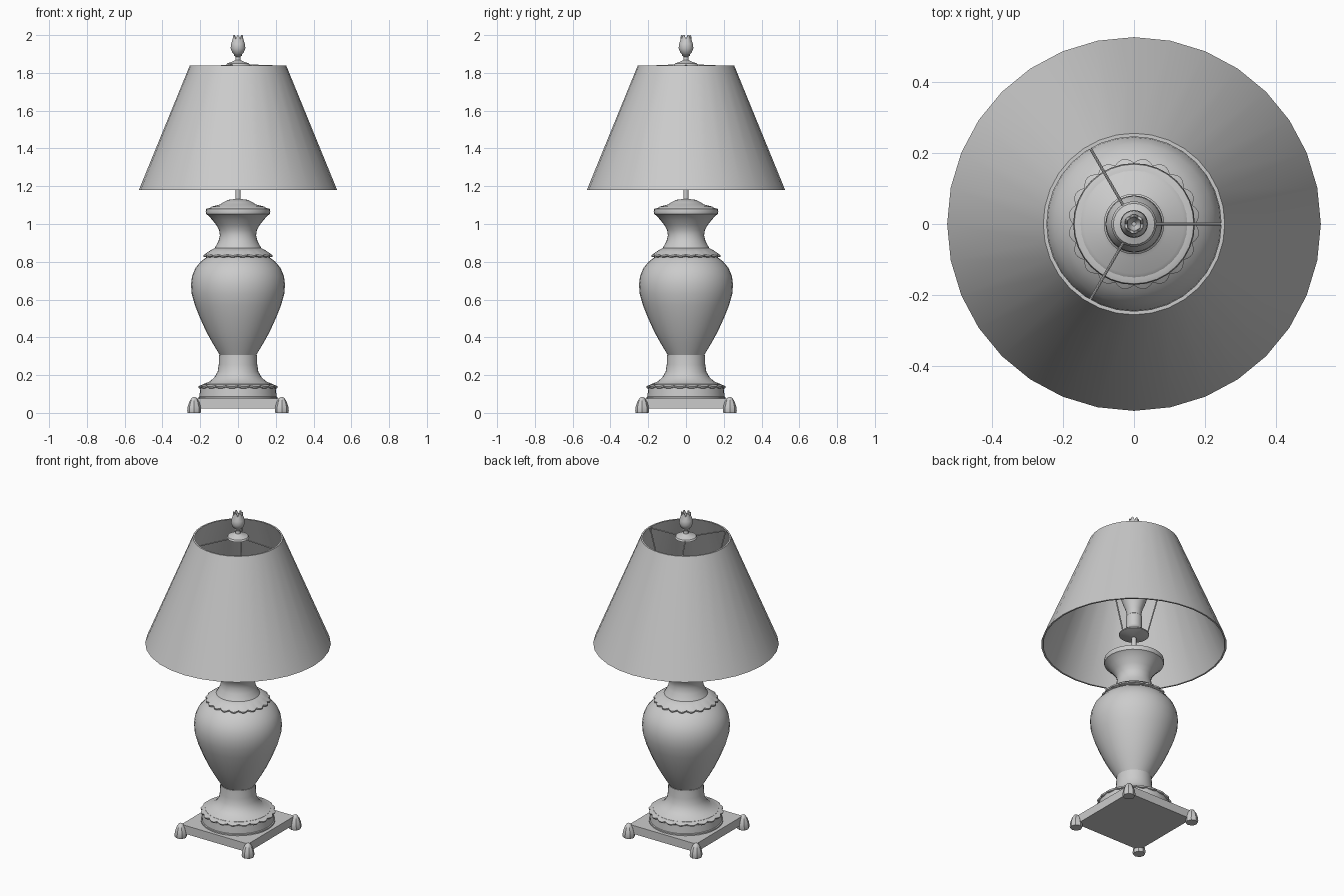
import bpy, bmesh
from math import sin, cos, pi, radians
from mathutils import Vector

cube = bpy.data.objects.get("Cube")
if cube:
    bpy.data.objects.remove(cube, do_unlink=True)

grey = bpy.data.materials.new("plain_grey")
grey.use_nodes = True
grey.diffuse_color = (0.6, 0.6, 0.6, 1)
grey.node_tree.nodes["Principled BSDF"].inputs["Base Color"].default_value = (0.6, 0.6, 0.6, 1)


def finish(name, bm, smooth=True):
    bmesh.ops.recalc_face_normals(bm, faces=bm.faces)
    mesh = bpy.data.meshes.new(name)
    bm.to_mesh(mesh)
    bm.free()
    mesh.materials.append(grey)
    obj = bpy.data.objects.new(name, mesh)
    bpy.context.collection.objects.link(obj)
    if smooth:
        bpy.ops.object.select_all(action='DESELECT')
        obj.select_set(True)
        bpy.context.view_layer.objects.active = obj
        bpy.ops.object.shade_smooth_by_angle(angle=radians(35))
    return obj


def lathe(name, profile, sides=32, closed=False, waves=0, out=0, up=0, centre=(0, 0)):
    """Turn (radius, z, optional wave weight) points; waves scallop the weighted ones."""
    bm = bmesh.new()
    rings = []
    for r, z, *weight in profile:
        w = weight[0] if weight else 0
        ring = []
        for i in range(sides):
            a = 2 * pi * i / sides
            lobe = w * abs(sin(a * waves / 2)) if waves else 0
            rr = r + out * lobe
            ring.append(bm.verts.new((centre[0] + rr * cos(a), centre[1] + rr * sin(a), z + up * lobe)))
        rings.append(ring)
    pairs = list(zip(rings, rings[1:]))
    if closed:
        pairs.append((rings[-1], rings[0]))
    else:
        bm.faces.new(rings[0])
        bm.faces.new(rings[-1])
    for low, high in pairs:
        for i in range(sides):
            j = (i + 1) % sides
            bm.faces.new((low[i], low[j], high[j], high[i]))
    return finish(name, bm)


def wire(name, start, end, radius):
    bm = bmesh.new()
    a, b = Vector(start), Vector(end)
    bmesh.ops.create_cone(bm, cap_ends=True, segments=8, radius1=radius, radius2=radius, depth=(b - a).length)
    bmesh.ops.rotate(bm, verts=bm.verts, matrix=(b - a).to_track_quat('Z', 'Y').to_matrix())
    bmesh.ops.translate(bm, verts=bm.verts, vec=(a + b) / 2)
    return finish(name, bm)


# Square base plate and corner feet
bm = bmesh.new()
bmesh.ops.create_cube(bm, size=1)
bmesh.ops.scale(bm, verts=bm.verts, vec=(0.46, 0.46, 0.052))
bmesh.ops.translate(bm, verts=bm.verts, vec=(0, 0, 0.05))
finish("base_plate", bm, smooth=False)
for x in (-0.232, 0.232):
    for y in (-0.232, 0.232):
        lathe("corner_foot", [(0.034, 0), (0.037, 0.01), (0.034, 0.035), (0.025, 0.062), (0.012, 0.08), (0.003, 0.085)],
              sides=8, centre=(x, y))

# Drum, scalloped skirt and flared pedestal
lathe("pedestal_drum", [(0.21, 0.074), (0.21, 0.084), (0.204, 0.086), (0.2, 0.135)])
lathe("pedestal_skirt", [(0.185, 0.125), (0.2, 0.137, 1), (0.203, 0.145, 1), (0.18, 0.153)],
      sides=120, waves=20, out=0.01, up=-0.006)
lathe("pedestal", [(0.19, 0.14), (0.185, 0.152), (0.15, 0.166), (0.125, 0.188), (0.108, 0.218),
                   (0.102, 0.255), (0.1, 0.306)])

# Vase body, scalloped shoulder collar, neck and lid
lathe("vase_body", [(0.095, 0.304), (0.108, 0.325), (0.135, 0.37), (0.168, 0.43), (0.2, 0.5), (0.228, 0.57),
                    (0.245, 0.63), (0.249, 0.68), (0.243, 0.725), (0.225, 0.768), (0.195, 0.803),
                    (0.165, 0.825), (0.14, 0.84)])
lathe("shoulder_collar", [(0.15, 0.82), (0.171, 0.832, 1), (0.172, 0.84, 1), (0.155, 0.855), (0.125, 0.872)],
      sides=120, waves=20, out=0.013, up=-0.006)
lathe("vase_neck", [(0.13, 0.86), (0.118, 0.882), (0.103, 0.91), (0.096, 0.94), (0.1, 0.968), (0.115, 0.995),
                    (0.135, 1.02), (0.157, 1.045), (0.168, 1.052), (0.171, 1.065), (0.168, 1.08), (0.155, 1.084)])
lathe("vase_lid", [(0.155, 1.08), (0.14, 1.092), (0.095, 1.103), (0.078, 1.115), (0.05, 1.128), (0.015, 1.132)])

# Rod, socket and bulb
lathe("lamp_rod", [(0.014, 1.12), (0.014, 1.26)], sides=16)
lathe("socket_dish", [(0.02, 1.22), (0.085, 1.24), (0.085, 1.246), (0.05, 1.275), (0.045, 1.29),
                      (0.045, 1.36), (0.04, 1.365)])
lathe("bulb", [(0.04, 1.36), (0.046, 1.4), (0.065, 1.45), (0.08, 1.5), (0.078, 1.55), (0.058, 1.59), (0.02, 1.61)])

# Shade with its carrying wires
lathe("shade", [(0.525, 1.18), (0.255, 1.84), (0.245, 1.84), (0.515, 1.18)], closed=True)
for k in range(3):
    c, s = cos(2 * pi * k / 3), sin(2 * pi * k / 3)
    wire("shade_spoke", (0.03 * c, 0.03 * s, 1.842), (0.248 * c, 0.248 * s, 1.834), 0.004)
    wire("shade_strut", (0.083 * c, 0.083 * s, 1.243), (0.247 * c, 0.247 * s, 1.83), 0.004)

# Saddle and bud finial with pointed petals
lathe("finial_saddle", [(0.04, 1.832), (0.064, 1.84), (0.058, 1.85), (0.03, 1.86), (0.014, 1.868),
                        (0.012, 1.885), (0.022, 1.892), (0.018, 1.9)], sides=24)
lathe("finial_bud", [(0.016, 1.895), (0.03, 1.908), (0.039, 1.93), (0.037, 1.953), (0.03, 1.972),
                     (0.025, 1.978, 1), (0.018, 1.978, 1), (0.016, 1.965), (0.006, 1.95)],
      sides=36, waves=6, out=0.002, up=0.022)
